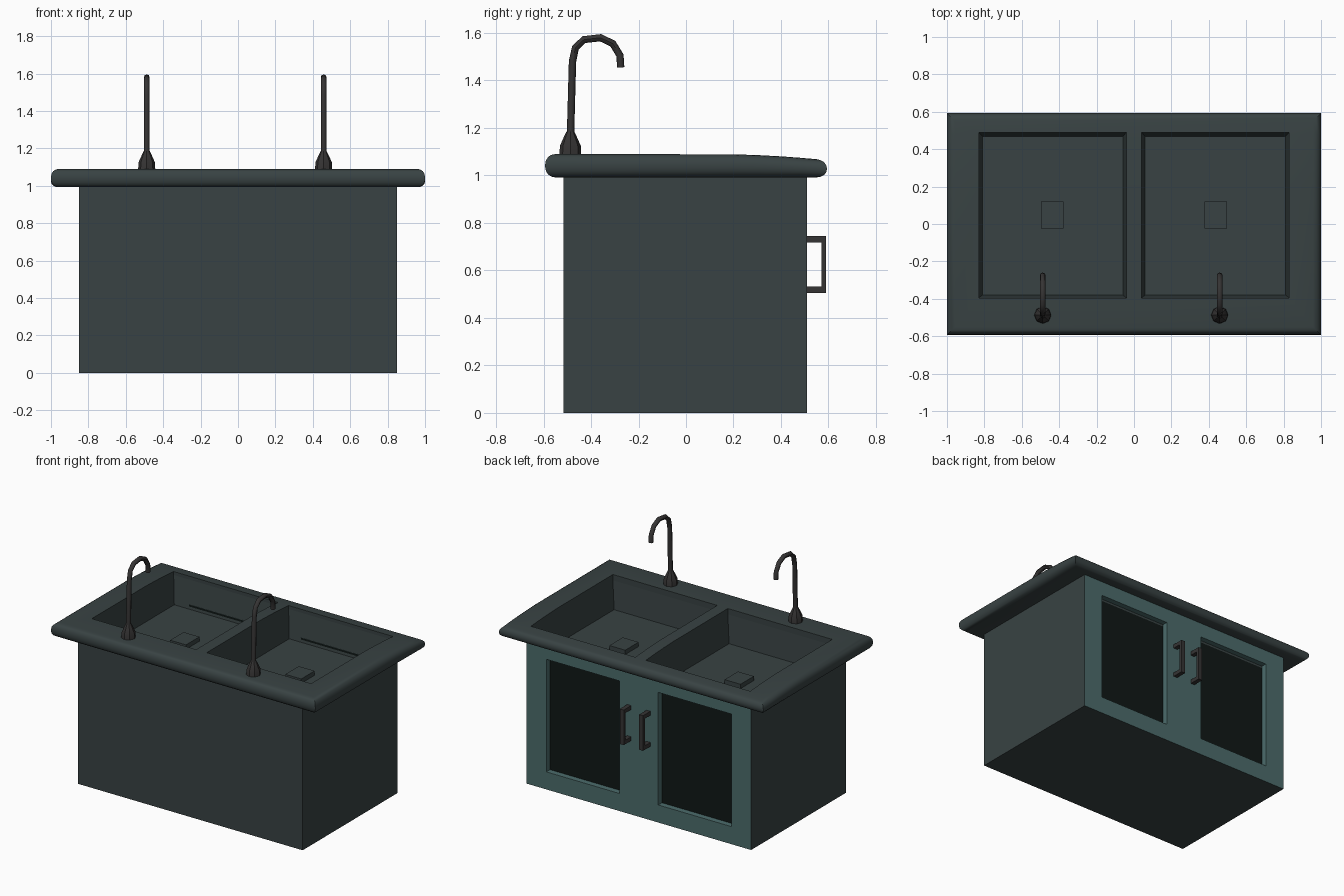
import bpy, bmesh
from mathutils import Vector

if "Cube" in bpy.data.objects:
    bpy.data.objects.remove(bpy.data.objects["Cube"])


def material(name, rgb):
    m = bpy.data.materials.new(name)
    m.diffuse_color = (*rgb, 1)
    m.use_nodes = True
    m.node_tree.nodes["Principled BSDF"].inputs["Base Color"].default_value = m.diffuse_color
    return m


SLATE = material("dark_slate", (0.04, 0.055, 0.056))
TEAL = material("teal_front", (0.072, 0.15, 0.148))
GLASS = material("dark_panel", (0.005, 0.009, 0.008))
METAL = material("dark_metal", (0.036, 0.034, 0.034))


def make(name, bm, *mats):
    me = bpy.data.meshes.new(name)
    bm.normal_update()
    bm.to_mesh(me)
    bm.free()
    ob = bpy.data.objects.new(name, me)
    bpy.context.collection.objects.link(ob)
    for m in mats:
        me.materials.append(m)
    return ob


def add_box(bm, x0, x1, y0, y1, z0, z1):
    verts = bmesh.ops.create_cube(bm, size=1)["verts"]
    for v in verts:
        v.co = Vector((x1 if v.co.x > 0 else x0,
                       y1 if v.co.y > 0 else y0,
                       z1 if v.co.z > 0 else z0))
    return verts


def box(name, dims, *mats):
    bm = bmesh.new()
    add_box(bm, *dims)
    return make(name, bm, *mats)


def cut(bm, co, no):
    bmesh.ops.bisect_plane(bm, geom=bm.verts[:] + bm.edges[:] + bm.faces[:],
                           plane_co=co, plane_no=no)


def activate(ob):
    bpy.ops.object.select_all(action='DESELECT')
    ob.select_set(True)
    bpy.context.view_layer.objects.active = ob


def smooth(ob, angle=0.6):
    activate(ob)
    bpy.ops.object.shade_smooth_by_angle(angle=angle)


# Cabinet: open-topped box with two recessed door panels on the +y face
bm = bmesh.new()
add_box(bm, -0.85, 0.85, -0.515, 0.51, 0, 1.0)
for x in (-0.70, -0.147, 0.147, 0.70):
    cut(bm, (x, 0, 0), (1, 0, 0))
for z in (0.12, 0.89):
    cut(bm, (0, 0, z), (0, 0, 1))
bm.normal_update()
bmesh.ops.delete(bm, geom=[f for f in bm.faces if f.normal.z > 0.9], context='FACES_ONLY')
windows = []
for f in bm.faces:
    c = f.calc_center_median()
    if f.normal.y > 0.9:
        f.material_index = 1
        if 0.147 < abs(c.x) < 0.70 and 0.12 < c.z < 0.89:
            windows.append(f)
for f in windows:
    outer = f.verts[:]
    inner = [bm.verts.new(v.co - Vector((0, 0.04, 0))) for v in outer]
    for i in range(4):
        j = (i + 1) % 4
        bm.faces.new((outer[i], outer[j], inner[j], inner[i])).material_index = 1
    bm.faces.new(inner).material_index = 2
bmesh.ops.delete(bm, geom=windows, context='FACES_ONLY')
make("cabinet", bm, SLATE, TEAL, GLASS)

# Countertop: rounded slab that dips slightly towards the door side
bm = bmesh.new()
add_box(bm, -1, 1, -0.593, 0.593, 0.992, 1.09)
rims = [e for e in bm.edges if abs(e.verts[0].co.z - e.verts[1].co.z) < 0.01]
bmesh.ops.bevel(bm, geom=rims, offset=0.042, segments=4, profile=0.5, affect='EDGES')
for y in (0.2, 0.3, 0.4, 0.48):
    cut(bm, (0, y, 0), (0, 1, 0))
for v in bm.verts:
    if v.co.y > 0.1:
        v.co.z -= 0.026 * ((v.co.y - 0.1) / 0.493) ** 2 * (v.co.z - 0.992) / 0.098
counter = make("countertop", bm, SLATE)

for side, s in (("left", -1), ("right", 1)):
    x0, x1 = sorted((0.04 * s, 0.83 * s))

    # Basin opening through the countertop
    cutter = box("basin_cutter", (x0, x1, -0.395, 0.49, 0.9, 1.2))
    cutter.hide_render = True
    mod = counter.modifiers.new("opening", 'BOOLEAN')
    mod.operation = 'DIFFERENCE'
    mod.object = cutter
    mod.solver = 'EXACT'
    activate(counter)
    bpy.ops.object.modifier_apply(modifier=mod.name)
    bpy.data.objects.remove(cutter)

    # Tapered basin shell facing inward
    bm = bmesh.new()
    for v in add_box(bm, x0, x1, -0.395, 0.49, 0.86, 1.05):
        if v.co.z < 0.9:
            v.co.x += 0.02 if v.co.x < (x0 + x1) / 2 else -0.02
            v.co.y += 0.015 if v.co.y < 0 else -0.022
    bm.normal_update()
    bmesh.ops.delete(bm, geom=[f for f in bm.faces if f.normal.z > 0.9], context='FACES_ONLY')
    bmesh.ops.reverse_faces(bm, faces=bm.faces[:])
    make(side + "_basin", bm, SLATE)

    # Square drain cover
    d = 0.436 * s
    box(side + "_drain", (d - 0.06, d + 0.06, -0.025, 0.12, 0.855, 0.89), SLATE)

    # Door handle
    h = 0.073 * s
    bm = bmesh.new()
    add_box(bm, h - 0.015, h + 0.015, 0.57, 0.59, 0.505, 0.745)
    for z in (0.505, 0.718):
        add_box(bm, h - 0.015, h + 0.015, 0.505, 0.57, z, z + 0.027)
    make(side + "_handle", bm, METAL)

    # Tap base: lathed six-sided foot
    fx = -0.488 if s < 0 else 0.458
    bm = bmesh.new()
    for z0, z1, r0, r1 in ((1.085, 1.125, 0.046, 0.044), (1.125, 1.165, 0.044, 0.026),
                           (1.165, 1.185, 0.026, 0.016)):
        part = bmesh.ops.create_cone(bm, segments=8, cap_ends=False, radius1=r0,
                                     radius2=r1, depth=z1 - z0)["verts"]
        bmesh.ops.translate(bm, verts=part, vec=(fx, -0.487, (z0 + z1) / 2))
    bmesh.ops.remove_doubles(bm, verts=bm.verts[:], dist=0.001)
    smooth(make(side + "_tap_base", bm, METAL))

    # Gooseneck spout
    path = [(-0.487, 1.15), (-0.478, 1.48), (-0.466, 1.537), (-0.43, 1.572), (-0.36, 1.58),
            (-0.308, 1.555), (-0.278, 1.505), (-0.275, 1.455)]
    cu = bpy.data.curves.new(side + "_spout", 'CURVE')
    cu.dimensions = '3D'
    cu.bevel_depth = 0.0155
    cu.bevel_resolution = 2
    cu.use_fill_caps = True
    sp = cu.splines.new('POLY')
    sp.points.add(len(path) - 1)
    for p, (y, z) in zip(sp.points, path):
        p.co = (fx, y, z, 1)
    cu.materials.append(METAL)
    spout = bpy.data.objects.new(side + "_spout", cu)
    bpy.context.collection.objects.link(spout)
    activate(spout)
    bpy.ops.object.convert(target='MESH')
    smooth(bpy.context.view_layer.objects.active, 0.8)

smooth(counter)
